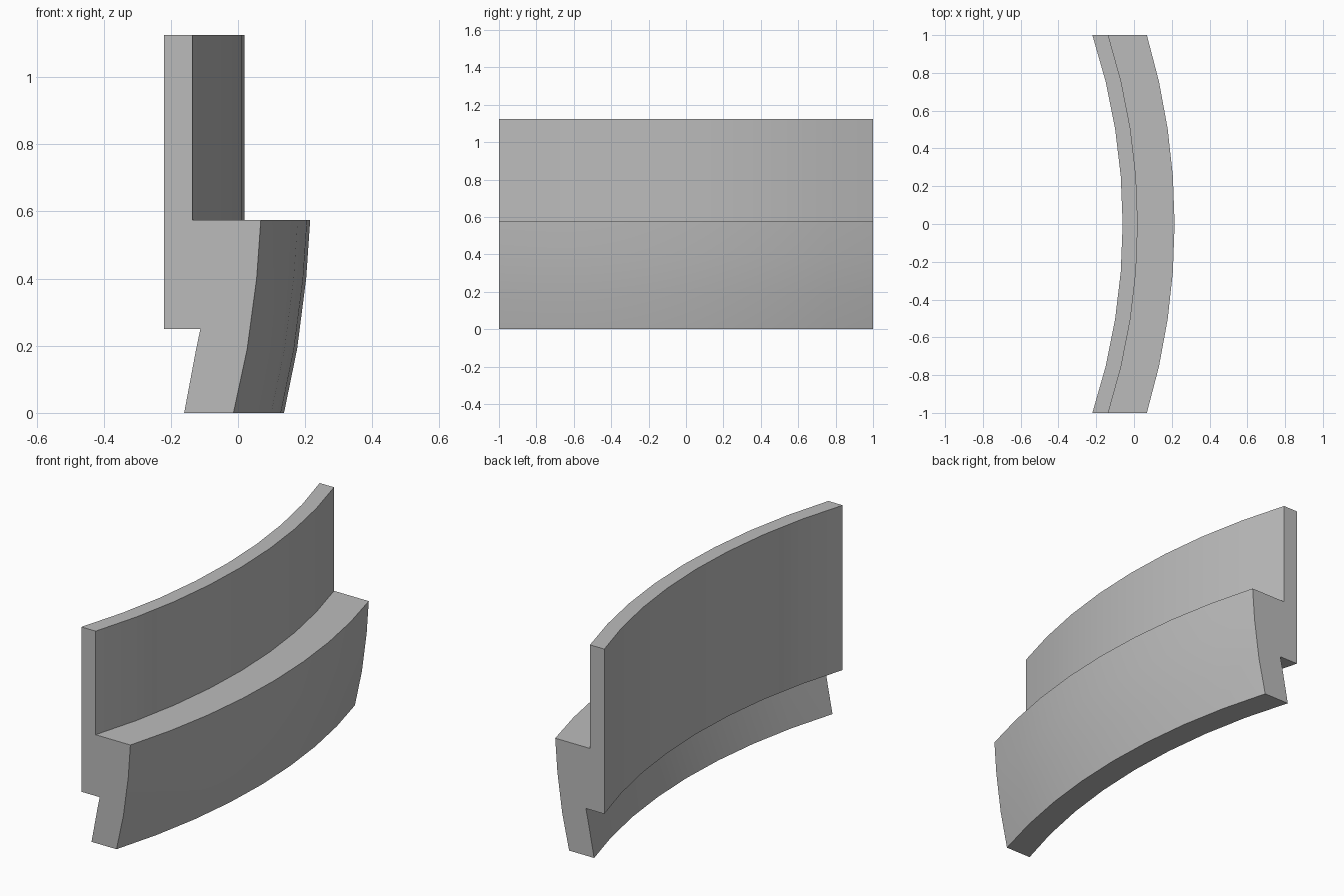
import bpy, bmesh, math

cube = bpy.data.objects.get("Cube")
if cube:
    bpy.data.objects.remove(cube, do_unlink=True)

# Plain grey finish
grey = bpy.data.materials.new("light grey")
grey.use_nodes = True
colour = (0.5, 0.5, 0.5, 1)
grey.diffuse_color = colour
grey.node_tree.nodes["Principled BSDF"].inputs["Base Color"].default_value = colour

# Mid-span cross-section (x, z): upright wall, ledge, bowed outer face, lower lip
PROFILE = [(-0.06, 1.125), (0.02, 1.125), (0.02, 0.575), (0.215, 0.575),
           (0.203, 0.4), (0.176, 0.19), (0.137, 0), (-0.003, 0),
           (0.031, 0.19), (0.043, 0.25), (-0.06, 0.25)]
AXIS_X = -3.26      # vertical axis the section sweeps around
SEGMENTS = 8
HALF_LENGTH = 1.0


def curved_section(name, profile):
    """Sweep the profile on an arc and trim both ends square."""
    bm = bmesh.new()
    rings = []
    for i in range(SEGMENTS + 1):
        t = 2 * i / SEGMENTS - 1
        ring = []
        for x, z in profile:
            radius = x - AXIS_X
            angle = t * math.asin(HALF_LENGTH / radius)
            ring.append(bm.verts.new((AXIS_X + radius * math.cos(angle),
                                      radius * math.sin(angle), z)))
        rings.append(ring)
    count = len(profile)
    for a, b in zip(rings, rings[1:]):
        for j in range(count):
            k = (j + 1) % count
            bm.faces.new((a[j], a[k], b[k], b[j]))
    bm.faces.new(rings[0])
    bm.faces.new(rings[-1])
    bmesh.ops.recalc_face_normals(bm, faces=bm.faces)
    mesh = bpy.data.meshes.new(name)
    bm.to_mesh(mesh)
    bm.free()
    mesh.materials.append(grey)
    obj = bpy.data.objects.new(name, mesh)
    bpy.context.collection.objects.link(obj)
    return obj


panel = curved_section("curved_stepped_panel", PROFILE)
bpy.ops.object.select_all(action="DESELECT")
panel.select_set(True)
bpy.context.view_layer.objects.active = panel
bpy.ops.object.shade_smooth_by_angle(angle=math.radians(30))
